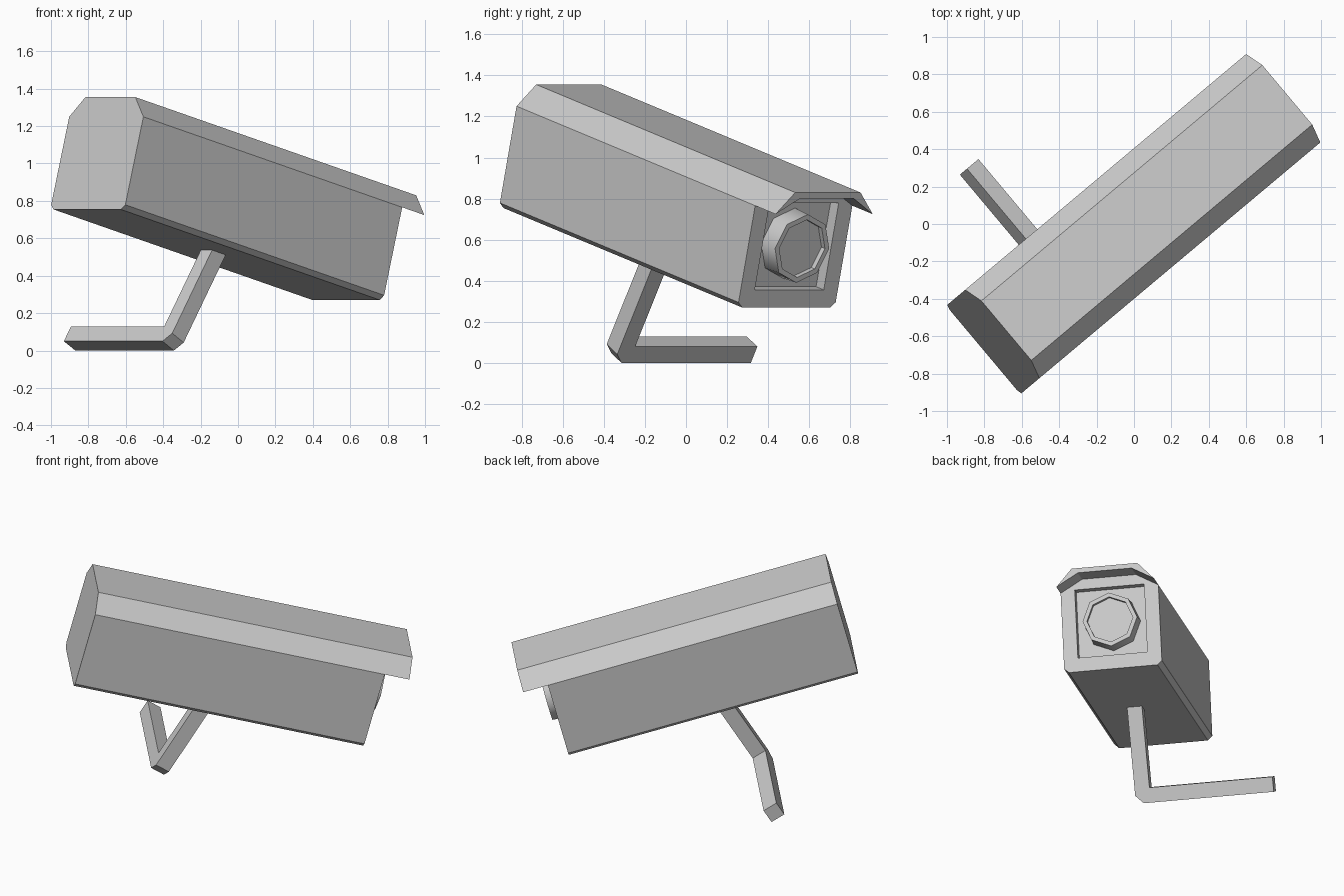
import bpy, bmesh
from math import radians, sin, cos, pi
from mathutils import Matrix, Vector

if "Cube" in bpy.data.objects:
    bpy.data.objects.remove(bpy.data.objects["Cube"], do_unlink=True)

grey = bpy.data.materials.new("light_grey")
grey.use_nodes = True
GREY = (0.6, 0.6, 0.6, 1)
grey.diffuse_color = GREY
grey.node_tree.nodes["Principled BSDF"].inputs["Base Color"].default_value = GREY

YAW, PITCH, ARM_TILT = radians(40), radians(15), radians(32)


def frame(origin, *axes):
    """Matrix from a part's own axes to the scene."""
    m = Matrix(axes).transposed().to_4x4()
    m.translation = origin
    return m


heading = Vector((cos(YAW), sin(YAW), 0))
side = Vector((sin(YAW), -cos(YAW), 0))
up = Vector((0, 0, 1))

# Camera frame: x across, y up, z along the barrel from the rear top edge
camera = frame((-0.6825, -0.57, 1.355), -side,
               heading * sin(PITCH) + up * cos(PITCH),
               heading * cos(PITCH) - up * sin(PITCH))
# Arm frame: x along the foot, y along the post, z across the bar
arm = frame((-0.87, 0.315, 0), side,
            heading * sin(ARM_TILT) + up * cos(ARM_TILT),
            -heading * cos(ARM_TILT) + up * sin(ARM_TILT))


def ring(bm, points, z):
    return [bm.verts.new((x, y, z)) for x, y in points]


def walls(bm, a, b):
    n = len(a)
    return [bm.faces.new((a[i], a[(i + 1) % n], b[(i + 1) % n], b[i])) for i in range(n)]


def finish(name, bm, matrix):
    bmesh.ops.recalc_face_normals(bm, faces=bm.faces[:])
    bm.transform(matrix)
    mesh = bpy.data.meshes.new(name)
    bm.to_mesh(mesh)
    bm.free()
    mesh.materials.append(grey)
    obj = bpy.data.objects.new(name, mesh)
    bpy.context.collection.objects.link(obj)
    return obj


def prism(name, points, z0, z1, matrix):
    bm = bmesh.new()
    a, b = ring(bm, points, z0), ring(bm, points, z1)
    walls(bm, a, b)
    bm.faces.new(a)
    bm.faces.new(b)
    return finish(name, bm, matrix)


def mirrored(half):
    return half + [(-x, y) for x, y in reversed(half)]


LENGTH, VISOR_LENGTH = 1.87, 2.03
RECESS, RECESS_DEPTH, MIDDLE = 0.219, 0.06, -0.314

# Housing with a square recess in its front face
bm = bmesh.new()
section = mirrored([(0.17, -0.03), (0.3085, -0.109), (0.3085, -0.596), (0.28, -0.622)])
square = [(x * RECESS, MIDDLE + y * RECESS) for x, y in ((1, 1), (1, -1), (-1, -1), (-1, 1))]
rear, front = ring(bm, section, 0), ring(bm, section, LENGTH)
lip, floor = ring(bm, square, LENGTH), ring(bm, square, LENGTH - RECESS_DEPTH)
walls(bm, rear, front)
walls(bm, lip, floor)
bm.faces.new(rear)
bm.faces.new(floor)
rim = [bm.edges.get((loop[i - 1], loop[i])) for loop in (front, lip) for i in range(len(loop))]
bmesh.ops.triangle_fill(bm, edges=rim, use_beauty=True)
finish("housing", bm, camera)

# Visor: a roof with thin edges that overhangs the front
roof = [(-0.3085, -0.109), (-0.2075, 0), (0.2075, 0), (0.3085, -0.109), (0.17, -0.03), (-0.17, -0.03)]
prism("visor", roof, 0, VISOR_LENGTH, camera)

# Eight-sided lens barrel with a sunken glass
bm = bmesh.new()
loops = []
for radius, depth in ((0.177, -RECESS_DEPTH), (0.172, 0.042), (0.145, 0.042), (0.145, 0.015)):
    octagon = [(radius * cos(i * pi / 4), MIDDLE + radius * sin(i * pi / 4)) for i in range(8)]
    loops.append(ring(bm, octagon, LENGTH + depth))
for i in range(3):
    for face in walls(bm, loops[i], loops[i + 1]):
        face.smooth = i == 0
bm.faces.new(loops[-1])
for loop in loops:
    for i in range(8):
        bm.edges.get((loop[i - 1], loop[i])).smooth = False
finish("lens", bm, camera)

# Bent mounting arm with a clipped outer corner
BAR, FOOT, POST, CLIP = 0.094, 0.87, 0.68, 0.05
bend = [(0, 0), (FOOT - CLIP, 0), (FOOT, CLIP), (FOOT, POST),
        (FOOT - BAR, POST), (FOOT - BAR, BAR), (0, BAR)]
prism("mounting_arm", bend, 0, BAR, arm)
